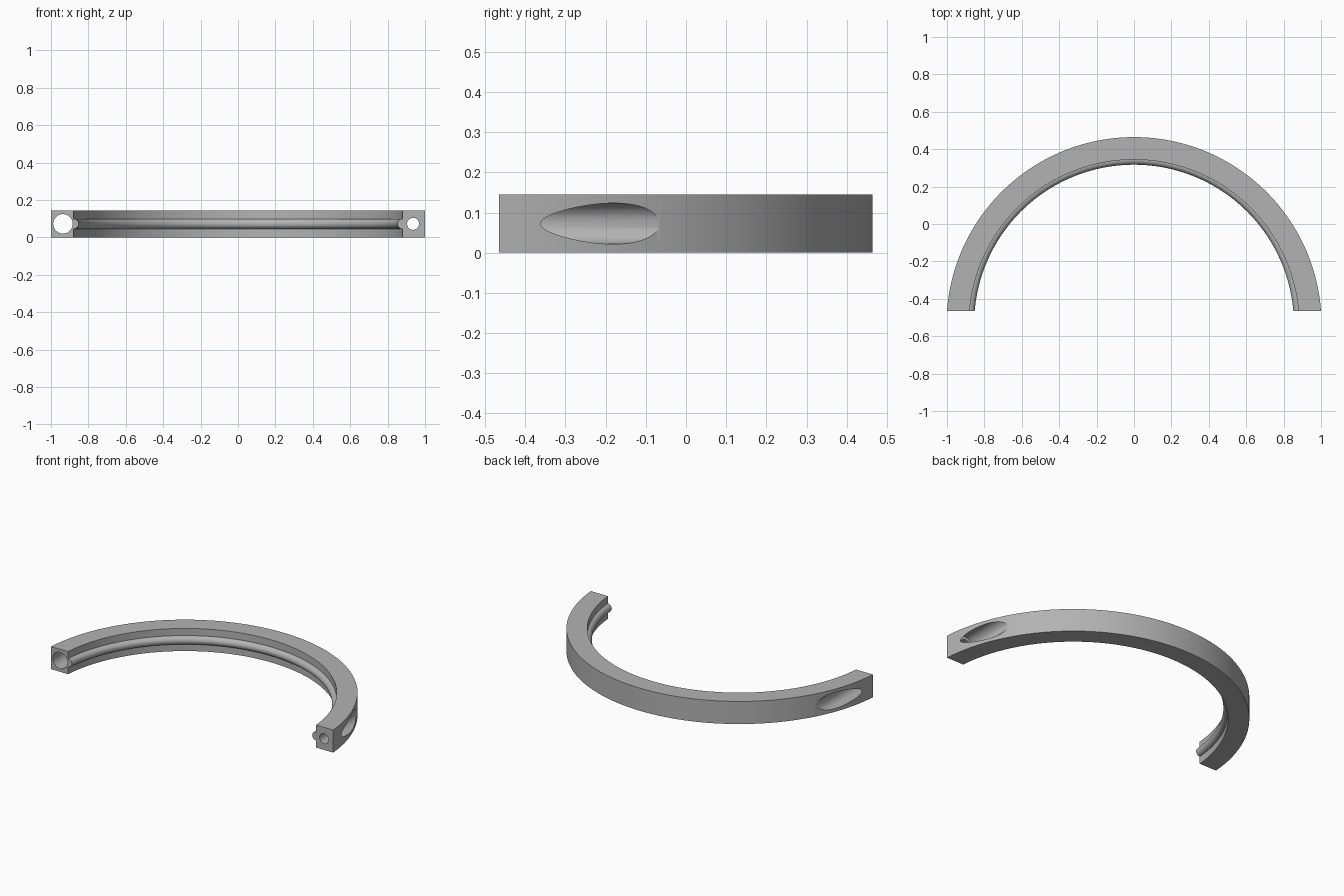
import bpy
import bmesh
from math import pi, sin, cos
from mathutils import Vector, Matrix

cube = bpy.data.objects.get("Cube")
if cube:
    bpy.data.objects.remove(cube)

HEIGHT = 0.145
MID = HEIGHT / 2
CENTRE_Y = -0.538      # centre of the arc
CUT_Y = -0.465         # flat end faces
R_OUT, R_IN = 1.0026, 0.882
BEAD = 0.027
HOLE_X = 0.936

grey = bpy.data.materials.new("plain grey")
grey.use_nodes = True
colour = (0.45, 0.45, 0.45, 1)
grey.diffuse_color = colour
grey.node_tree.nodes["Principled BSDF"].inputs["Base Color"].default_value = colour


def make_object(name, bm):
    bmesh.ops.recalc_face_normals(bm, faces=bm.faces)
    mesh = bpy.data.meshes.new(name)
    bm.to_mesh(mesh)
    bm.free()
    mesh.materials.append(grey)
    obj = bpy.data.objects.new(name, mesh)
    bpy.context.collection.objects.link(obj)
    return obj


def swept_arc(name, profile):
    """Spin a closed (radius, z) profile half a turn and trim its ends flat."""
    bm = bmesh.new()
    verts = [bm.verts.new((r, CENTRE_Y, z)) for r, z in profile]
    edges = [bm.edges.new((a, b)) for a, b in zip(verts, verts[1:] + verts[:1])]
    bmesh.ops.spin(bm, geom=verts + edges, cent=(0, CENTRE_Y, 0),
                   axis=(0, 0, 1), angle=pi, steps=128)
    bmesh.ops.bisect_plane(bm, geom=bm.verts[:] + bm.edges[:] + bm.faces[:],
                           plane_co=(0, CUT_Y, 0), plane_no=(0, 1, 0),
                           clear_inner=True)
    ends = [e for e in bm.edges if e.is_boundary]
    bmesh.ops.holes_fill(bm, edges=ends, sides=0)
    return make_object(name, bm)


def drill(target, name, x, radius, y0, y1):
    """Cut a round hole running front to back."""
    bm = bmesh.new()
    place = Matrix.Translation((x, (y0 + y1) / 2, MID)) @ Matrix.Rotation(pi / 2, 4, "X")
    bmesh.ops.create_cone(bm, cap_ends=True, segments=64, radius1=radius,
                          radius2=radius, depth=y1 - y0, matrix=place)
    cutter = make_object(name, bm)
    mod = target.modifiers.new(name, "BOOLEAN")
    mod.operation = "DIFFERENCE"
    mod.solver = "EXACT"
    mod.object = cutter
    bpy.context.view_layer.objects.active = target
    bpy.ops.object.modifier_apply(modifier=name)
    bpy.data.objects.remove(cutter)


# Half ring with a rectangular section
body = swept_arc("half_ring", [(R_IN, 0), (R_OUT, 0), (R_OUT, HEIGHT), (R_IN, HEIGHT)])

# Holes: one wide, one narrow with a wide counterbore
drill(body, "wide_hole", -HOLE_X, 0.052, -0.6, 0.2)
drill(body, "narrow_hole", HOLE_X, 0.032, -0.6, 0.2)
drill(body, "counterbore", HOLE_X, 0.051, -0.38, 0.2)

# Half-round bead along the inner wall
arc = [pi / 2 + pi * i / 16 for i in range(17)]
bead = swept_arc("inner_bead", [(R_IN + BEAD * cos(a), MID + BEAD * sin(a)) for a in arc])

for obj in (body, bead):
    bpy.ops.object.select_all(action="DESELECT")
    obj.select_set(True)
    bpy.context.view_layer.objects.active = obj
    bpy.ops.object.shade_smooth_by_angle(angle=pi / 6)
